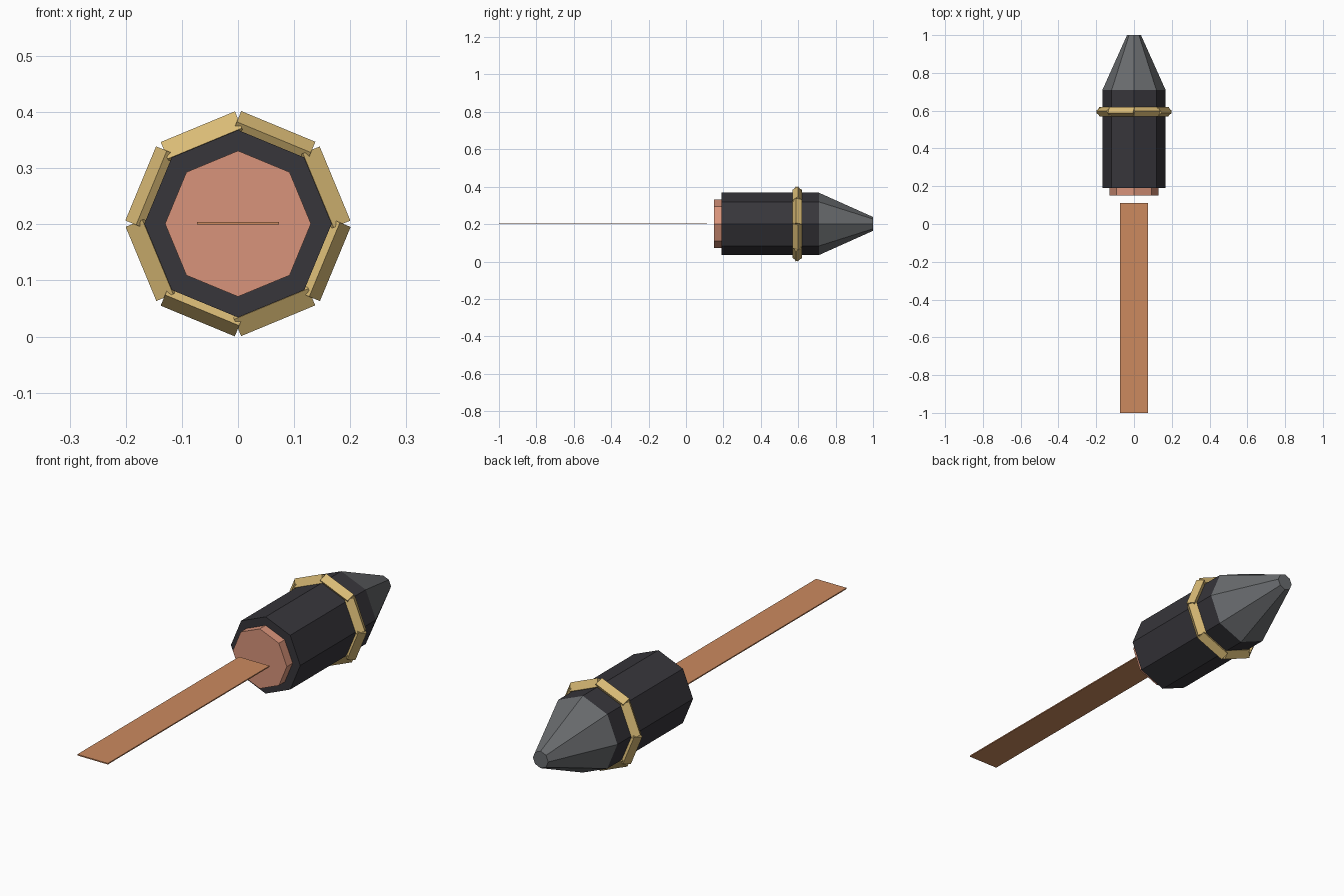
import bpy, bmesh
from math import radians
from mathutils import Matrix

default = bpy.data.objects.get("Cube")
if default:
    bpy.data.objects.remove(default)

AXIS_Z = 0.201


def linear(c):
    return c / 12.92 if c <= 0.04045 else ((c + 0.055) / 1.055) ** 2.4


def material(name, *srgb):
    mat = bpy.data.materials.new(name)
    mat.use_nodes = True
    color = [linear(c) for c in srgb] + [1.0]
    mat.diffuse_color = color
    mat.node_tree.nodes["Principled BSDF"].inputs["Base Color"].default_value = color
    return mat


charcoal = material("charcoal", 0.215, 0.21, 0.23)
grey = material("steel_grey", 0.41, 0.42, 0.43)
gold = material("gold", 0.85, 0.73, 0.46)
salmon = material("salmon", 0.85, 0.58, 0.48)
orange = material("copper_orange", 0.80, 0.54, 0.37)


def finish(bm, name, mat):
    mesh = bpy.data.meshes.new(name)
    bm.to_mesh(mesh)
    bm.free()
    mesh.materials.append(mat)
    obj = bpy.data.objects.new(name, mesh)
    bpy.context.collection.objects.link(obj)
    return obj


def octagon(name, front_y, back_y, front_r, back_r, mat):
    """Eight-sided solid lying along y, with corners on the x and z axes."""
    bm = bmesh.new()
    place = Matrix.Translation((0, (front_y + back_y) / 2, AXIS_Z)) @ Matrix.Rotation(radians(-90), 4, "X")
    bmesh.ops.create_cone(bm, cap_ends=True, segments=8, radius1=front_r, radius2=back_r,
                          depth=back_y - front_y, matrix=place)
    return finish(bm, name, mat)


def box(name, size, place, mat):
    bm = bmesh.new()
    bmesh.ops.create_cube(bm, size=1, matrix=place @ Matrix.Diagonal((*size, 1)))
    return finish(bm, name, mat)


# Main shell, tail plug and blunt nose
octagon("body", 0.19, 0.71, 0.167, 0.167, charcoal)
octagon("tail_plug", 0.15, 0.19, 0.13, 0.13, salmon)
octagon("nose", 0.71, 1.0, 0.167, 0.037, grey)

# Thin flat tail strip
box("tail_strip", (0.147, 1.112, 0.005), Matrix.Translation((0, -0.444, AXIS_Z + 0.001)), orange)

# Band of eight bars, one per side, tilted alternately forward and back
for k in range(8):
    around = Matrix.Rotation(-radians(22.5 + 45 * k), 4, "Y")
    tilt = Matrix.Rotation(radians(-34 if k % 2 else 29), 4, "Z")
    place = (Matrix.Translation((0, 0.594, AXIS_Z)) @ around
             @ Matrix.Translation((0.162, 0, 0)) @ tilt)
    box(f"band_bar_{k + 1}", (0.037, 0.037, 0.143), place, gold)
